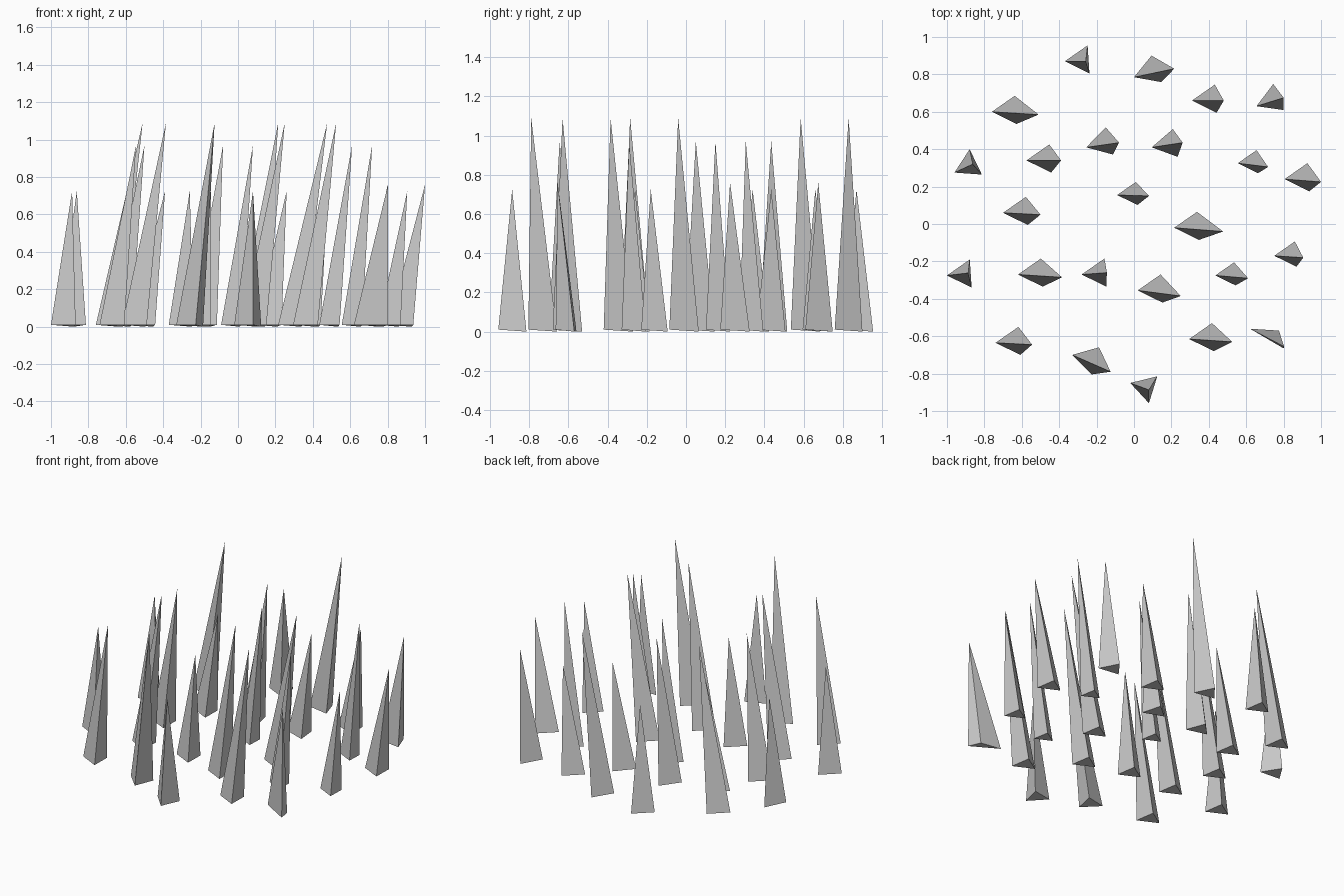
import bpy
from math import cos, sin, radians

# Base triangle: offsets from the left corner to the back and front corners
BACK, FRONT = (.122, .085), (.132, -.065)

# Blades by height: left base corner x, y, then tip x, y
TALL = [(0, .785, .215, .83), (-.76, .60, -.51, .585), (.215, -.02, .477, -.04),
        (-.62, -.27, -.385, -.285), (.02, -.355, .25, -.385),
        (-.33, -.70, -.125, -.79), (.295, -.615, .525, -.63)]
MEDIUM = [(-.255, .41, -.08, .435), (.555, .325, .717, .305), (-.09, .155, .08, .15),
          (-.70, .06, -.5, .05), (.435, -.275, .61, -.29), (-.74, -.635, -.545, -.645)]
SHORT = [(-.37, .87, -.258, .87), (.31, .66, .48, .66), (-.575, .34, -.39, .34),
         (.095, .41, .26, .435), (-.96, .275, -.862, .32), (-1, -.275, -.887, -.262),
         (-.28, -.27, -.145, -.26), (.75, -.17, .905, -.18), (-.02, -.85, .08, -.887)]
BENT = [(.655, .63, .80, .675), (.805, .24, 1, .225)]

# Twist (degrees) and size of the bases that differ from the standard one
TWIST = {("tall", 0): 16, ("tall", 5): -19, ("medium", 0): 11, ("short", 3): 6,
         ("short", 4): 22, ("short", 8): -21, ("bent", 0): 18}
SIZE = {("medium", 1): .82, ("medium", 2): .82, ("medium", 4): .82, ("short", 7): .9}


def blade(name, left, back, front, tip):
    mesh = bpy.data.meshes.new(name)
    mesh.from_pydata([left, back, front, tip], [],
                     [(0, 1, 2), (0, 2, 3), (2, 1, 3), (1, 0, 3)])
    mesh.update()
    bpy.context.collection.objects.link(bpy.data.objects.new(name, mesh))


# Grass blades: leaning three-sided spikes
for kind, height, rows in (("tall", 1.09, TALL), ("medium", .97, MEDIUM),
                           ("short", .725, SHORT), ("bent", .76, BENT)):
    for i, (x, y, tx, ty) in enumerate(rows):
        a, s = radians(TWIST.get((kind, i), 0)), SIZE.get((kind, i), 1)
        corners = [(x + s * (u * cos(a) - v * sin(a)), y + s * (u * sin(a) + v * cos(a)))
                   for u, v in (BACK, FRONT)]
        blade(f"{kind}_grass_blade_{i + 1}", (x, y, .01), (*corners[0], 0),
              (*corners[1], .01), (tx, ty, height))

# One blade turned sideways with a narrow base
blade("turned_grass_blade", (.62, -.56, .01), (.775, -.57, 0), (.80, -.665, .01), (.802, -.655, .76))
